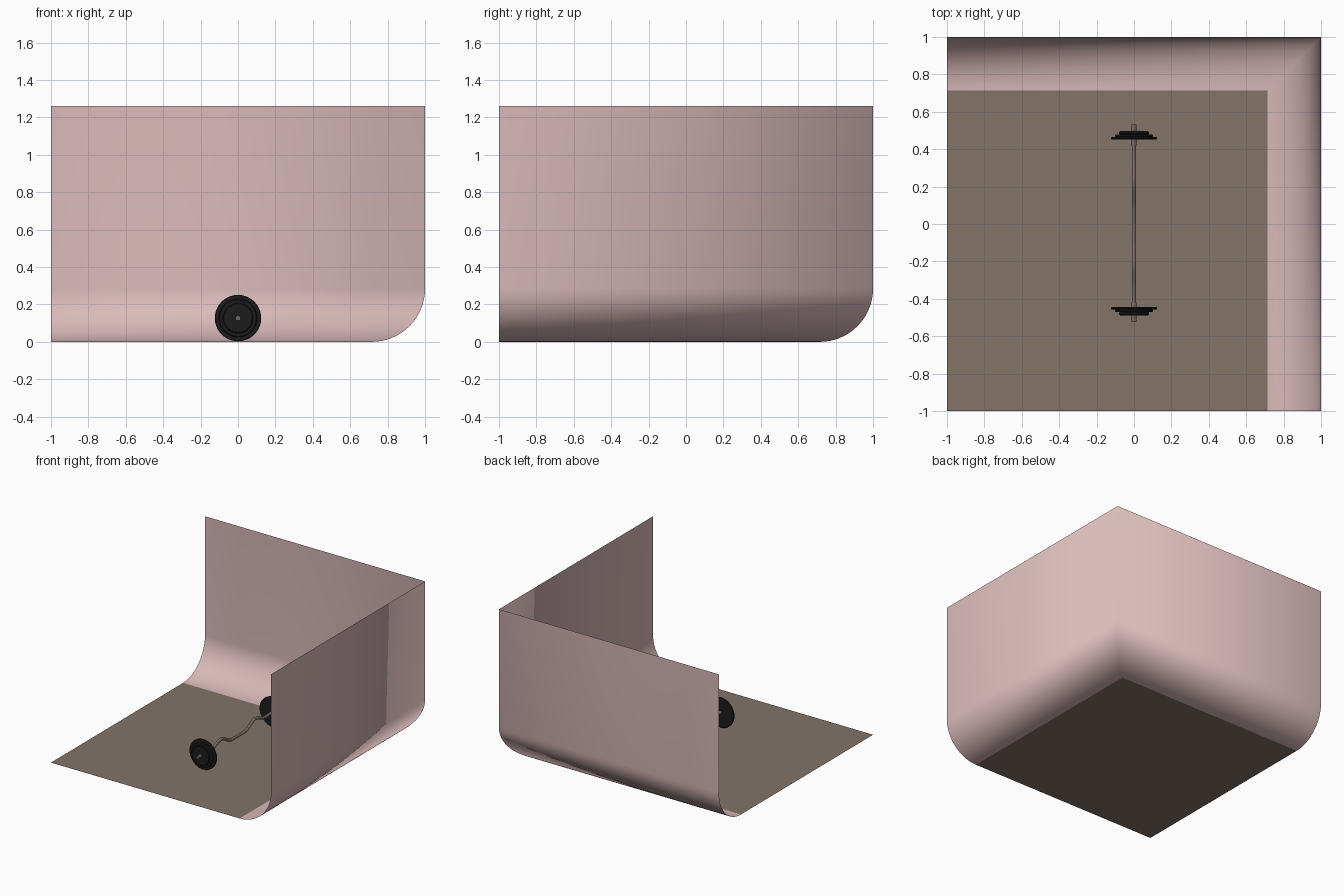
import bpy, bmesh, math
from mathutils import Vector

if "Cube" in bpy.data.objects:
    bpy.data.objects.remove(bpy.data.objects["Cube"])


def material(name, rgb):
    m = bpy.data.materials.new(name)
    m.diffuse_color = (*rgb, 1)
    m.use_nodes = True
    m.node_tree.nodes["Principled BSDF"].inputs["Base Color"].default_value = m.diffuse_color
    return m


PINK = material("dusty pink wall", (0.70, 0.49, 0.49))
BROWN = material("brown floor", (0.225, 0.175, 0.14))
BLACK = material("black rubber", (0.012, 0.012, 0.012))
METAL = material("brown grey metal", (0.19, 0.15, 0.13))


def make(name, bm, mat, angle=None):
    bmesh.ops.recalc_face_normals(bm, faces=bm.faces)
    me = bpy.data.meshes.new(name)
    bm.to_mesh(me)
    bm.free()
    me.materials.append(mat)
    ob = bpy.data.objects.new(name, me)
    bpy.context.collection.objects.link(ob)
    if angle:
        bpy.ops.object.select_all(action='DESELECT')
        bpy.context.view_layer.objects.active = ob
        ob.select_set(True)
        bpy.ops.object.shade_smooth_by_angle(angle=math.radians(angle))
    return ob


def bridge(bm, rings, closed):
    for a, b in zip(rings, rings[1:]):
        n = len(a)
        for i in range(n if closed else n - 1):
            j = (i + 1) % n
            bm.faces.new((a[i], a[j], b[j], b[i]))


# floor sheet
E, R, H = 0.715, 0.285, 1.26
bm = bmesh.new()
bm.faces.new([bm.verts.new(p) for p in ((-1, -1, 0), (E, -1, 0), (E, E, 0), (-1, E, 0))])
make("floor", bm, BROWN)

# two coved walls: one profile swept round a mitred corner
arc = [math.pi / 2 * i / 16 for i in range(17)]
profile = [(E + R * math.sin(a), R * (1 - math.cos(a))) for a in arc] + [(1, H)]
bm = bmesh.new()
columns = [[bm.verts.new(f(d, z)) for d, z in profile] for f in (
    lambda d, z: (-1, d, z), lambda d, z: (d, d, z), lambda d, z: (d, -1, z))]
bridge(bm, columns, False)
# inward-facing surface, smooth across the corner
wall = make("coved_walls", bm, PINK, 100)
if wall.data.polygons[0].normal.y > 0:
    wall.data.flip_normals()

# bent curl bar: the bends rise and dip along z
ZC = 0.127
half = [(0.0, -0.02), (0.09, -0.02), (0.12, -0.012), (0.19, 0.028), (0.22, 0.035),
        (0.25, 0.03), (0.32, 0.004), (0.35, 0.0), (0.43, 0.0)]
path = [(-y, z) for y, z in reversed(half[1:])] + half
bm = bmesh.new()
rings = []
for i, (y, z) in enumerate(path):
    p, q = path[max(i - 1, 0)], path[min(i + 1, len(path) - 1)]
    t = Vector((0, q[0] - p[0], q[1] - p[1])).normalized()
    up = Vector((1, 0, 0)).cross(t)
    c = Vector((0, y, ZC + z))
    rings.append([bm.verts.new(c + 0.012 * (math.cos(a) * Vector((1, 0, 0)) + math.sin(a) * up))
                  for a in (math.tau * k / 12 for k in range(12))])
bridge(bm, rings, True)
make("curl_bar", bm, METAL, 60)


def lathe(name, prof, mat, side, sides):
    # profile of (radius, distance along the bar), capped at both ends
    bm = bmesh.new()
    rings = [[bm.verts.new((r * math.cos(math.tau * k / sides), side * y,
                            ZC + r * math.sin(math.tau * k / sides))) for k in range(sides)]
             for r, y in prof]
    bridge(bm, rings, True)
    bm.faces.new(rings[0])
    bm.faces.new(rings[-1])
    return make(name, bm, mat, 30)


for side, label, off in ((-1, "front", -0.004), (1, "back", 0.004)):
    # stack of three weight plates, largest on the inside
    for n, (r, y0, y1) in enumerate(((0.124, 0.449, 0.461), (0.102, 0.461, 0.475), (0.08, 0.475, 0.492))):
        b = 0.004
        lathe(f"{label}_weight_plate_{n + 1}",
              [(r - b, y0 + off), (r, y0 + off + b), (r, y1 + off - b), (r - b, y1 + off)],
              BLACK, side, 40)
    # bar end
    lathe(f"{label}_bar_end", [(0.012, 0.42), (0.014, 0.43), (0.014, 0.527 + off)], METAL, side, 12)
